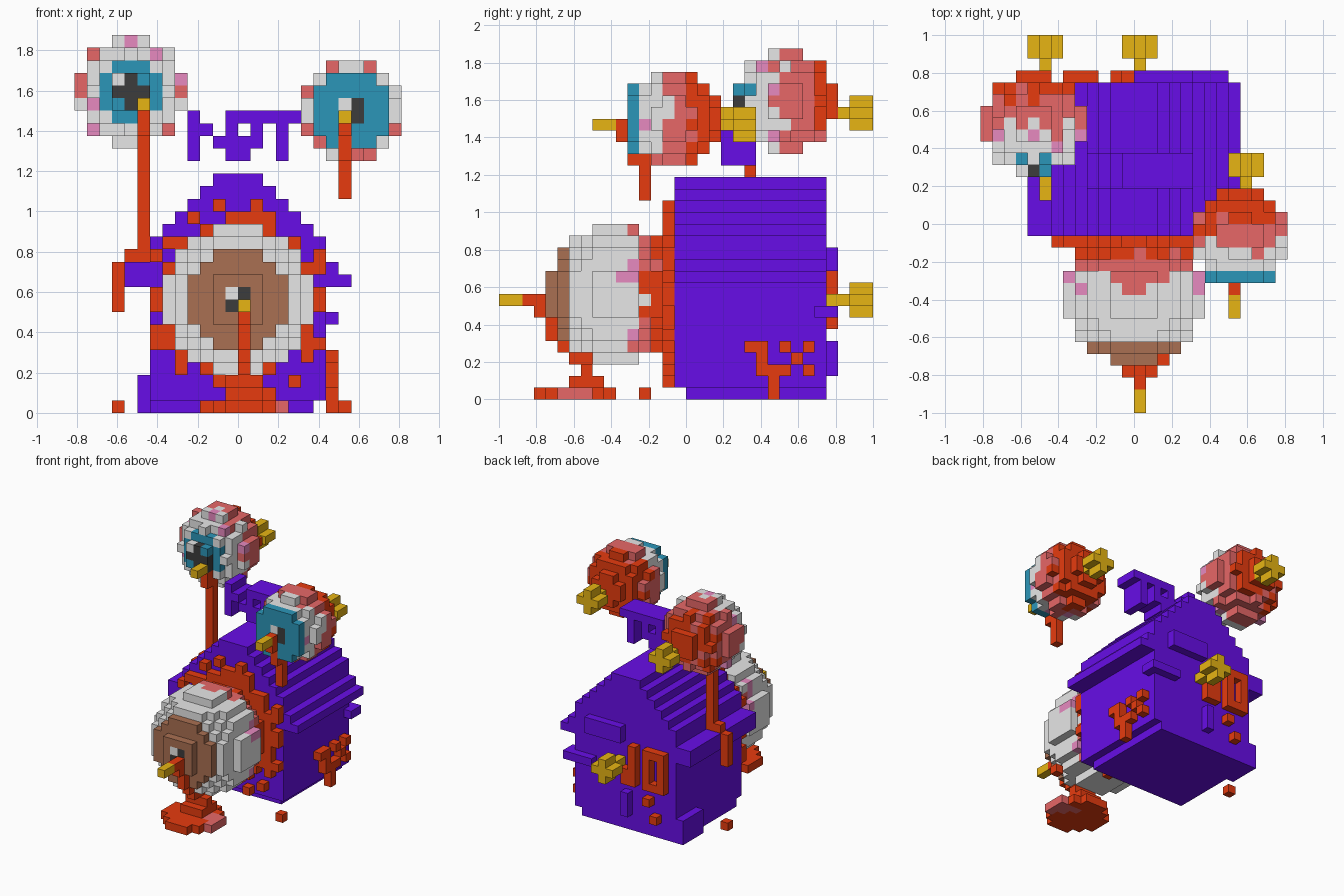
import bpy, bmesh, random

if "Cube" in bpy.data.objects:
    bpy.data.objects.remove(bpy.data.objects["Cube"])
random.seed(4)
V = 1 / 16  # size of one block

COLOURS = {
    "purple": (115, 16, 255), "red": (255, 66, 17), "white": (255, 255, 255),
    "salmon": (255, 115, 115), "pink": (255, 152, 212), "brown": (170, 112, 82),
    "teal": (43, 150, 185), "black": (60, 60, 60), "yellow": (255, 200, 23)}


def linear(c):
    c /= 255
    return c / 12.92 if c < 0.04045 else ((c + 0.055) / 1.055) ** 2.4


materials = {}
for name, rgb in COLOURS.items():
    materials[name] = bpy.data.materials.new(name)
    materials[name].diffuse_color = (*[linear(c) for c in rgb], 1)

grid = {}  # block position -> (part, colour)


def box(part, colour, x, y, z):
    """Fill blocks; each range is inclusive, a single number means one block."""
    rx, ry, rz = [range(r[0], r[1] + 1) if isinstance(r, tuple) else (r,) for r in (x, y, z)]
    for i in rx:
        for j in ry:
            for k in rz:
                grid[i, j, k] = (part, colour)


def eyeball(part, centre, r, iris, iris_r, iris_depth, salmon_y, red_y):
    """Ball of blocks: iris in front, white, then salmon and red towards the back."""
    cx, cy, cz = centre
    n = int(r + 2)
    for i in range(int(cx) - n, int(cx) + n):
        for j in range(int(cy) - n, int(cy) + n):
            for k in range(int(cz) - n, int(cz) + n):
                dx, dy, dz = i + .5 - cx, j + .5 - cy, k + .5 - cz
                if dx * dx + dy * dy + dz * dz > r * r:
                    continue
                jj = j + random.choice((0, 0, 0, 1, -1))
                colour = "red" if jj >= red_y else "salmon" if jj >= salmon_y else "white"
                if colour == "white" and j >= salmon_y - 2 and random.random() < .15:
                    colour = "pink"
                if j < iris_depth and dx * dx + dz * dz <= iris_r ** 2:
                    colour = iris
                grid[i, j, k] = (part, colour)


def nerve(part, x, y0, y1, z):
    """Stem with a plus-shaped end."""
    box(part, "yellow", x, (y0, y1), z)
    box(part, "yellow", (x - 1, x + 1), (y1 - 1, y1), z)
    box(part, "yellow", x, (y1 - 1, y1), (z - 1, z + 1))


# House body and stepped roof
box("house_walls", "purple", (-7, 5), (0, 11), 0)
box("house_walls", "purple", (-7, 6), (-1, 11), (1, 9))
for k, h in {10: 9, 11: 8, 12: 7, 13: 7, 14: 6, 15: 5, 16: 4, 17: 3, 18: 2}.items():
    box("roof", "purple", (-h, h - 1), (-1, 11), k)
box("roof", "purple", -9, (-1, 11), 11)

# Raised boards on the walls
box("wall_boards", "purple", (0, 4), 12, (11, 12))
box("wall_boards", "purple", (4, 7), 12, 7)
box("wall_boards", "purple", 7, 11, 7)
box("wall_boards", "purple", -1, 12, (2, 4))
box("wall_boards", "purple", -8, (8, 11), (0, 2))

# Red frame, bracket and spots on the back wall
box("back_frame", "red", (-6, -4), 12, (6, 10))
for k in (7, 8, 9):
    del grid[-5, 12, k]
box("back_bracket", "red", -2, 12, (6, 10))
box("back_bracket", "red", -1, 12, (6, 7))
box("back_spots", "red", -4, 12, 4)
box("back_spots", "red", -5, 12, 2)

# Red splash on the right wall
for k, ys in {4: (5, 6, 8, 10), 3: (6, 9), 2: (6, 7, 8, 10), 1: (7,), 0: (7,)}.items():
    for j in ys:
        box("side_splash", "red", 7, j, k)

# Frame standing above the roof
for k, runs in {23: [(-4, -4), (-1, 4)], 22: [(-4, -3), (-1, -1), (1, 1), (3, 3)],
                21: [(-4, -4), (-2, 1), (3, 3)], 20: [(-4, -4), (-1, 0), (3, 3)]}.items():
    for run in runs:
        box("roof_frame", "purple", run, (3, 5), k)

# Red splash on the front wall around the large eye
for i in range(-7, 7):
    for k in range(2, 16):
        d = ((i + .5) ** 2 + (k + .5 - 9) ** 2) ** .5
        if d < 6.3 or (d < 7.4 and random.random() < .3):
            box("front_splash", "red", i, -2, k)
for i, k in ((-2, 16), (1, 16), (0, 15), (4, 13), (-7, 12), (6, 12), (-7, 9), (6, 9),
             (5, 5), (5, 4), (4, 2), (-2, 2), (2, 1), (0, 2)):
    box("front_splash", "red", i, -2, k)

# Large front eye
eyeball("front_eye", (0, -6, 9), 6, "brown", 4.4, -10, -4, -3)
for y, w in ((-6, 1), (-5, 2), (-4, 3)):  # salmon patch on top
    for i in range(-w, w):
        for k in (13, 14):
            if (i, y, k) in grid:
                box("front_eye", "salmon", i, y, k)
box("front_eye", "black", (-1, 0), -12, (8, 9))
box("front_eye", "white", -1, -12, 9)
nerve("front_eye_nerve", 0, 12, 15, 8)

# Drip from the front eye down to a puddle
for j, z in ((-14, 8), (-13, (7, 8)), (-12, (5, 6)), (-11, 4), (-10, 3), (-9, (1, 3)), (-10, 1)):
    box("front_drip", "red", 0, j, z)
box("front_drip", "red", (-1, 1), -9, 2)
box("front_drip", "red", (-1, 1), (-10, -8), 1)
box("front_drip_tip", "yellow", 0, (-16, -15), 8)
for i in range(-3, 4):
    for j in range(-13, -6):
        if i * i + (j + 10) ** 2 < 12:
            box("puddle", "salmon" if i > 0 and -12 < j < -8 and i + j > -9 else "red", i, j, 0)

# Left eye on its long drip
eyeball("left_eye", (-8.5, 8.5, 25.5), 4.35, "teal", 2.4, 6, 8, 11)
box("left_eye", "black", (-10, -8), 4, (24, 26))
box("left_eye", "white", -10, 4, 26)
box("left_eye", "teal", -10, 4, 24)
box("left_eye", "teal", -8, 4, 26)
nerve("left_eye_nerve", -8, 13, 15, 24)
box("left_drip_tip", "yellow", -8, (2, 3), 24)
box("left_drip", "red", -8, 4, (22, 23))
box("left_drip", "red", -8, 5, (12, 22))
box("left_drip", "red", -9, 5, 12)
box("left_drip", "red", -10, 5, (8, 11))
box("left_droplet", "red", -10, 5, 0)

# Right eye with its short drip
eyeball("right_eye", (9, -1, 24), 4, "white", 0, -9, -2, 0)
for i in range(6, 12):
    for k in range(21, 27):
        if (i - 8.5) ** 2 + (k - 23.5) ** 2 <= 9:
            box("right_eye", "teal", i, -5, k)
box("right_eye", "black", 9, -5, (23, 24))
box("right_eye", "white", 8, -5, 24)
nerve("right_eye_nerve", 9, 2, 5, 23)
box("right_drip_tip", "yellow", 8, (-8, -7), 23)
box("right_drip", "red", 8, -6, (22, 23))
box("right_drip", "red", 8, -5, (20, 22))
box("right_drip", "red", 8, -4, (17, 20))
box("right_droplet", "red", 8, -4, 0)

# Turn the blocks of each part into a mesh of its outer faces
SIDES = {
    (1, 0, 0): ((1, 0, 0), (1, 1, 0), (1, 1, 1), (1, 0, 1)),
    (-1, 0, 0): ((0, 0, 0), (0, 0, 1), (0, 1, 1), (0, 1, 0)),
    (0, 1, 0): ((0, 1, 0), (0, 1, 1), (1, 1, 1), (1, 1, 0)),
    (0, -1, 0): ((0, 0, 0), (1, 0, 0), (1, 0, 1), (0, 0, 1)),
    (0, 0, 1): ((0, 0, 1), (1, 0, 1), (1, 1, 1), (0, 1, 1)),
    (0, 0, -1): ((0, 0, 0), (0, 1, 0), (1, 1, 0), (1, 0, 0))}
for part in dict.fromkeys(p for p, c in grid.values()):
    bm, verts, slots = bmesh.new(), {}, []
    for (i, j, k), (p, colour) in grid.items():
        if p != part:
            continue
        if colour not in slots:
            slots.append(colour)
        for (a, b, c), corners in SIDES.items():
            if (i + a, j + b, k + c) in grid:
                continue
            loop = []
            for u, v, w in corners:
                key = (i + u, j + v, k + w)
                if key not in verts:
                    verts[key] = bm.verts.new([t * V for t in key])
                loop.append(verts[key])
            bm.faces.new(loop).material_index = slots.index(colour)
    mesh = bpy.data.meshes.new(part)
    bm.to_mesh(mesh)
    bm.free()
    for colour in slots:
        mesh.materials.append(materials[colour])
    bpy.context.collection.objects.link(bpy.data.objects.new(part, mesh))

for m in bpy.data.materials:
    if m.users and not m.is_grease_pencil:
        m.use_nodes = True
        m.node_tree.nodes["Principled BSDF"].inputs["Base Color"].default_value = m.diffuse_color
